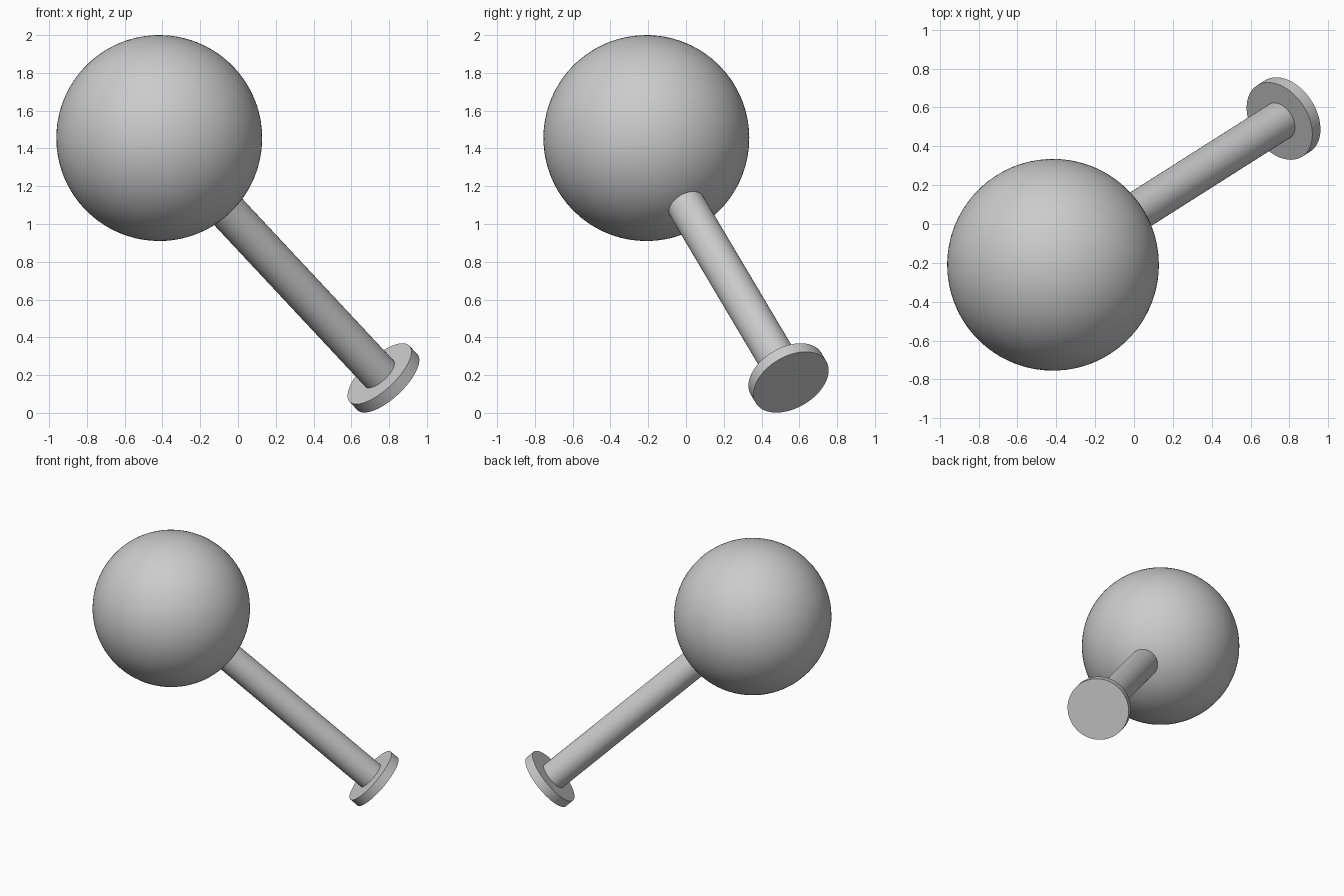
import bpy
import math
from mathutils import Vector

cube = bpy.data.objects.get("Cube")
if cube:
    bpy.data.objects.remove(cube, do_unlink=True)

# One plain grey for everything
GREY = (0.6, 0.6, 0.6, 1)
grey = bpy.data.materials.new("grey")
grey.use_nodes = True
grey.diffuse_color = GREY
grey.node_tree.nodes["Principled BSDF"].inputs["Base Color"].default_value = GREY

BALL_RADIUS = 0.545
ROD_RADIUS = 0.102
DISC_RADIUS = 0.217
DISC_DEPTH = 0.067

# The tilted axis runs from the ball centre to the disc centre
ball_centre = Vector((-0.417, -0.21, 1.455))
disc_centre = Vector((0.77, 0.543, 0.185))
axis = (disc_centre - ball_centre).normalized()
tilt = axis.to_track_quat('Z', 'Y').to_euler()


def finish(name):
    obj = bpy.context.object
    obj.name = name
    obj.data.materials.append(grey)
    bpy.ops.object.shade_smooth_by_angle(angle=math.radians(30))
    return obj


def cylinder_between(name, start, end, radius):
    bpy.ops.mesh.primitive_cylinder_add(
        vertices=64, radius=radius, depth=(end - start).length,
        location=(start + end) / 2, rotation=tilt)
    return finish(name)


# Ball
bpy.ops.mesh.primitive_uv_sphere_add(
    segments=96, ring_count=48, radius=BALL_RADIUS,
    location=ball_centre, rotation=tilt)
finish("ball")

# Rod, starting just inside the ball and ending at the disc
half = axis * DISC_DEPTH / 2
rod_start = ball_centre + axis * (BALL_RADIUS - 0.03)
cylinder_between("rod", rod_start, disc_centre - half, ROD_RADIUS)

# End disc
cylinder_between("end_disc", disc_centre - half, disc_centre + half, DISC_RADIUS)
